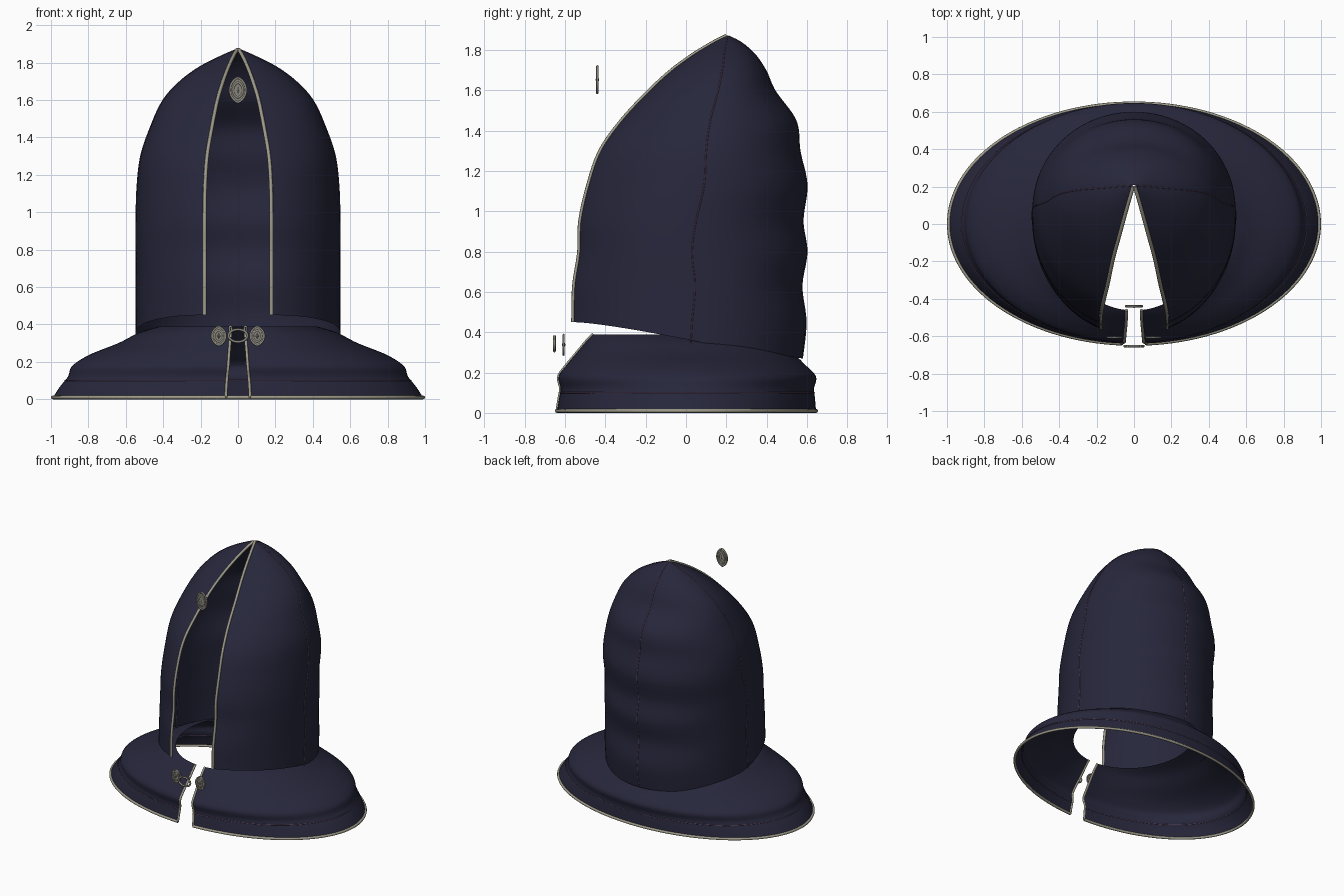
import bpy
from math import sin, cos, pi, asin
from mathutils import Vector

cube = bpy.data.objects.get("Cube")
if cube:
    bpy.data.objects.remove(cube, do_unlink=True)


def material(name, rgb, roughness=0.8):
    m = bpy.data.materials.new(name)
    m.use_nodes = True
    m.diffuse_color = (*rgb, 1)
    node = m.node_tree.nodes["Principled BSDF"]
    node.inputs["Base Color"].default_value = (*rgb, 1)
    node.inputs["Roughness"].default_value = roughness
    return m


NAVY = material("navy cloth", (0.02, 0.02, 0.045))
CORD = material("pale cord", (0.34, 0.32, 0.25))
METAL = material("dull silver", (0.25, 0.24, 0.2))
THREAD = material("plum thread", (0.11, 0.06, 0.11))

# Cloth profiles: height, half width, half slit, front edge y, back y, side seam y
HOOD = [
    (0.25, 0.545, 0.178, -0.575, 0.575, 0.02),
    (0.45, 0.545, 0.178, -0.56, 0.595, 0.03),
    (0.63, 0.545, 0.178, -0.555, 0.575, 0.045),
    (0.8, 0.545, 0.178, -0.53, 0.6, 0.03),
    (0.95, 0.545, 0.178, -0.525, 0.58, 0.05),
    (1.13, 0.54, 0.176, -0.485, 0.6, 0.09),
    (1.3, 0.52, 0.165, -0.425, 0.565, 0.1),
    (1.45, 0.47, 0.14, -0.32, 0.545, 0.12),
    (1.6, 0.4, 0.11, -0.18, 0.44, 0.16),
    (1.7, 0.31, 0.08, -0.07, 0.395, 0.18),
    (1.78, 0.2, 0.05, 0.04, 0.34, 0.19),
    (1.84, 0.08, 0.022, 0.14, 0.27, 0.2),
    (1.87, 0.01, 0.004, 0.2, 0.21, 0.205),
]
MANTLE = [
    (0.01, 0.99, 0.065, -0.64, 0.645, 0),
    (0.07, 0.95, 0.062, -0.63, 0.64, 0),
    (0.12, 0.91, 0.058, -0.622, 0.635, 0),
    (0.18, 0.885, 0.052, -0.632, 0.645, 0),
    (0.24, 0.79, 0.048, -0.59, 0.59, 0),
    (0.3, 0.64, 0.043, -0.54, 0.53, 0),
    (0.36, 0.52, 0.04, -0.49, 0.47, 0),
    (0.39, 0.42, 0.04, -0.46, 0.44, 0),
]


def sample(rows, z):
    """Smooth interpolation of a profile at height z."""
    last = len(rows) - 2
    i = max([k for k in range(last + 1) if rows[k][0] <= z], default=0)
    a, b = rows[i], rows[i + 1]
    p, n = rows[max(i - 1, 0)], rows[min(i + 2, last + 1)]
    h = b[0] - a[0]
    t = min(max((z - a[0]) / h, 0), 1)
    out = []
    for c in range(1, 6):
        ma = (b[c] - p[c]) / (b[0] - p[0]) * h
        mb = (n[c] - a[c]) / (n[0] - a[0]) * h
        s = t * t * (3 - 2 * t)
        out.append(a[c] + (b[c] - a[c]) * s
                   + ma * t * (1 - t) ** 2 - mb * t * t * (1 - t))
    return out


def point(rows, z, share=None, angle=None):
    """Point on the cloth, by share of the way round or by angle from the front."""
    w, slit, front, back, seam = sample(rows, z)
    edge = asin(min(slit / w, 0.9))
    if angle is None:
        angle = edge + share * 2 * (pi - edge)
    c = cos(angle)
    depth = (seam - front) / cos(edge) if c > 0 else back - seam
    return Vector((w * sin(angle), seam - depth * c, z))


def hood_rim(share):
    """The hood's lower edge slopes down towards the back."""
    c = cos(share * 2 * pi)
    return 0.34 + (0.11 if c > 0 else 0.07) * c


def mantle_rim(share):
    return MANTLE[0][0]


def heights(rows, start, count):
    top = rows[-1][0]
    return [top - (top - start) * (1 - k / count) ** 1.3 for k in range(count + 1)]


def make_mesh(name, verts, faces, mat, smooth=False):
    mesh = bpy.data.meshes.new(name)
    mesh.from_pydata(verts, [], faces)
    mesh.materials.append(mat)
    obj = bpy.data.objects.new(name, mesh)
    bpy.context.collection.objects.link(obj)
    if smooth:
        mesh.shade_smooth()
    return obj


def cloth(name, rows, rim, around=112, up=64):
    verts, faces = [], []
    for i in range(around + 1):
        share = i / around
        verts += [point(rows, z, share) for z in heights(rows, rim(share), up)]
    n = up + 1
    for i in range(around):
        for j in range(up):
            a = i * n + j
            faces.append((a, a + n, a + n + 1, a + 1))
    return make_mesh(name, verts, faces, NAVY, True)


def tube(name, points, radius, mat, closed=False):
    curve = bpy.data.curves.new(name, "CURVE")
    curve.dimensions = "3D"
    curve.bevel_depth = radius
    curve.bevel_resolution = 2
    curve.use_fill_caps = not closed
    spline = curve.splines.new("POLY")
    spline.points.add(len(points) - 1)
    for p, co in zip(spline.points, points):
        p.co = (*co, 1)
    spline.use_cyclic_u = closed
    spline.use_smooth = True
    curve.materials.append(mat)
    obj = bpy.data.objects.new(name, curve)
    bpy.context.collection.objects.link(obj)
    bpy.ops.object.select_all(action="DESELECT")
    obj.select_set(True)
    bpy.context.view_layer.objects.active = obj
    bpy.ops.object.convert(target="MESH")
    return obj


# Cloth
cloth("hood", HOOD, hood_rim)
cloth("mantle", MANTLE, mantle_rim, up=32)

# Cord along the openings and the hem
for side, share in (("left", 0), ("right", 1)):
    tube(side + "_hood_cord",
         [point(HOOD, z, share) for z in heights(HOOD, 0.45, 60)], 0.01, CORD)
    tube(side + "_mantle_cord",
         [point(MANTLE, z, share) for z in heights(MANTLE, 0.01, 24)], 0.008, CORD)
tube("hem_cord", [point(MANTLE, 0.01, k / 128) for k in range(129)], 0.01, CORD)

# Stitched seams
for name, angle, start in (("left_seam", pi / 2, 0.34), ("back_seam", pi, 0.27),
                           ("right_seam", pi * 1.5, 0.34)):
    tube(name, [point(HOOD, z, angle=angle) for z in heights(HOOD, start, 60)],
         0.003, THREAD)
tube("hem_seam", [point(MANTLE, 0.1, k / 128) for k in range(129)], 0.003, THREAD)


def lozenge(centre, half_w, half_h, steps=8):
    """Pointed oval outline in the front plane."""
    x, y, z = centre
    out = []
    for k in range(steps * 4):
        a = k * pi / (2 * steps)
        out.append(Vector((x + half_w * abs(cos(a)) ** 1.4 * (1 if cos(a) > 0 else -1),
                           y, z + half_h * sin(a))))
    return out


def ornament(name, centre, half_w, half_h):
    c = Vector(centre)
    r = half_w * 0.13
    # backing plate
    outline = lozenge(c, half_w * 0.85, half_h * 0.88)
    n = len(outline)
    thick = Vector((0, 0.003, 0))
    verts = [p - thick for p in outline] + [p + thick for p in outline]
    faces = [tuple(range(n)), tuple(reversed(range(n, n * 2)))]
    faces += [(i, i + n, (i + 1) % n + n, (i + 1) % n) for i in range(n)]
    make_mesh(name + "_plate", verts, faces, METAL)
    # raised frames
    for part, s in (("_outer_frame", 0.9), ("_inner_frame", 0.55)):
        tube(name + part, lozenge(c, half_w * s, half_h * s), r, METAL, True)
    # faceted centre stone
    w, h, d = half_w * 0.32, half_h * 0.42, 0.009
    offsets = ((w, 0, 0), (0, 0, h), (-w, 0, 0), (0, 0, -h), (0, -d, 0), (0, d, 0))
    gem = [(i, (i + 1) % 4, 4) for i in range(4)] + [((i + 1) % 4, i, 5) for i in range(4)]
    make_mesh(name + "_stone", [c + Vector(o) for o in offsets], gem, METAL)


# Brow badge and neck fastening
ornament("brow_badge", (0, -0.44, 1.653), 0.048, 0.073)
for side, sign in (("left", 1), ("right", -1)):
    ornament(side + "_clasp", (sign * 0.103, -0.607, 0.338), 0.042, 0.055)
    tube(side + "_hook", [(sign * 0.035, -0.653, z) for z in (0.362, 0.385)], 0.007, METAL)
tube("clasp_ring", [(0.05 * cos(k * pi / 16), -0.653, 0.34 + 0.033 * sin(k * pi / 16))
                    for k in range(32)], 0.007, METAL, True)
